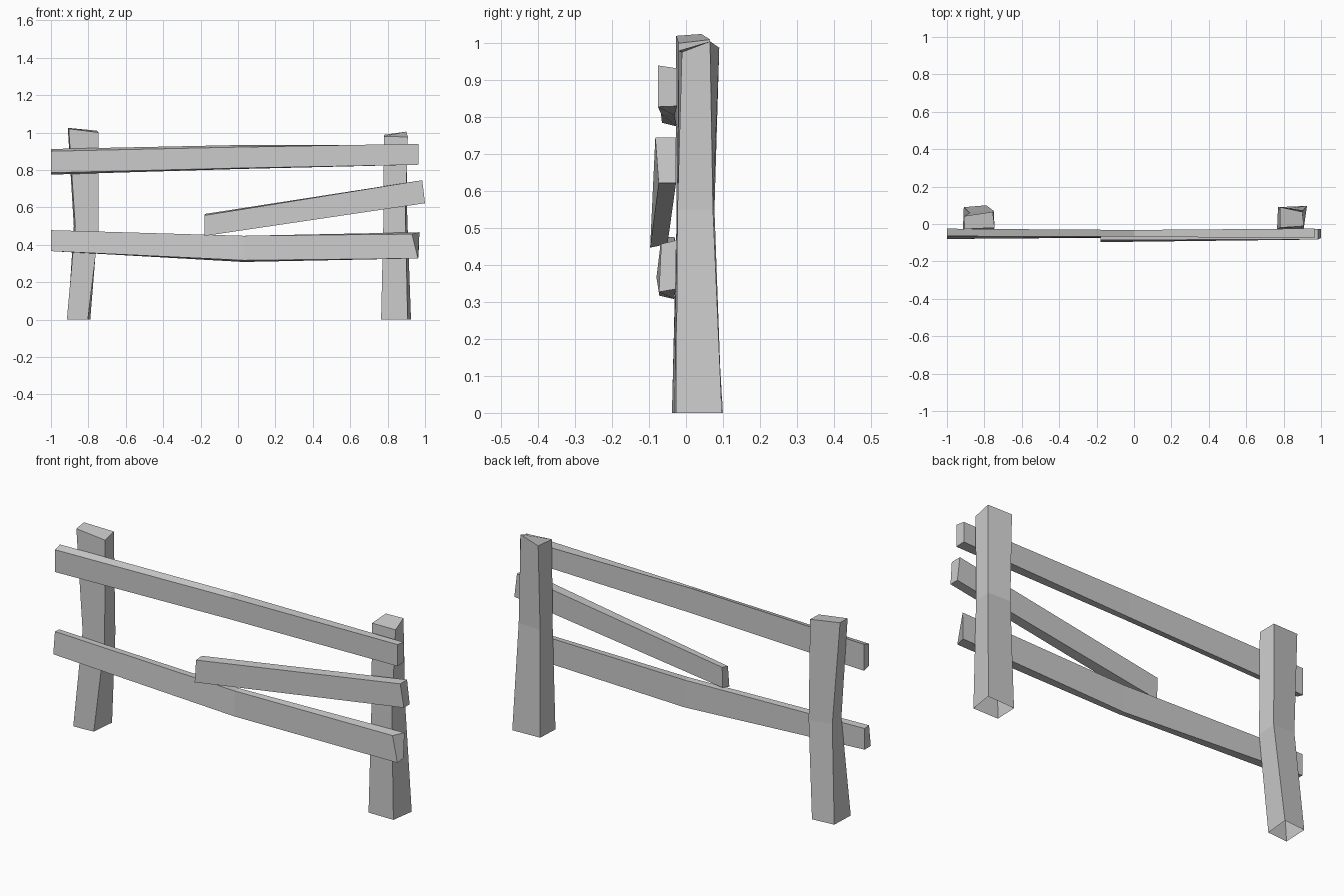
import bpy, bmesh


def loft(name, rings, cap_start=True):
    """Join four-sided rings into a flat-shaded beam."""
    bm = bmesh.new()
    loops = [[bm.verts.new(p) for p in ring] for ring in rings]
    for a, b in zip(loops, loops[1:]):
        for i in range(4):
            j = (i + 1) % 4
            bm.faces.new((a[i], a[j], b[j], b[i]))
    if cap_start:
        bm.faces.new(loops[0][::-1])
    bm.faces.new(loops[-1])
    bmesh.ops.recalc_face_normals(bm, faces=bm.faces[:])
    mesh = bpy.data.meshes.new(name)
    bm.to_mesh(mesh)
    bm.free()
    obj = bpy.data.objects.new(name, mesh)
    bpy.context.collection.objects.link(obj)
    return obj


def rail_ring(x, yf, yb, front, back):
    """Rail section: front bottom, front top, back top, back bottom."""
    return [(x, yf, front[0]), (x, yf, front[1]),
            (x, yb, back[1]), (x, yb, back[0])]


# Bent left post, open underneath
loft("left_post", [
    [(-.915, -.038, 0), (-.803, -.03, 0), (-.79, .10, 0), (-.91, .09, 0)],
    [(-.87, -.026, .5), (-.745, -.025, .48), (-.75, .07, .49), (-.878, .06, .5)],
    [(-.905, -.027, 1.02), (-.745, -.02, 1.0), (-.755, .065, 1.01), (-.91, .042, 1.025)],
], cap_start=False)

# Tapered right post, open underneath
loft("right_post", [
    [(.765, -.027, 0), (.907, -.027, 0), (.925, .097, 0), (.77, .09, 0)],
    [(.778, -.022, .55), (.895, -.023, .55), (.905, .073, .55), (.78, .077, .55)],
    [(.78, -.02, .98), (.908, -.011, .976), (.90, .065, 1.005), (.782, .09, .988)],
], cap_start=False)

# Top rail
loft("top_rail", [
    rail_ring(-1, -.065, -.025, (.785, .90), (.775, .912)),
    rail_ring(0, -.068, -.032, (.81, .922), (.805, .933)),
    rail_ring(.965, -.076, -.024, (.828, .94), (.83, .932)),
])

# Sagging bottom rail with a chipped right end
loft("bottom_rail", [
    [(-1, -.08, .366), (-1, -.066, .478), (-1, -.03, .475), (-1, -.03, .366)],
    [(.03, -.072, .317), (.03, -.07, .448), (.03, -.034, .448), (.03, -.032, .308)],
    [(.962, -.073, .327), (.93, -.067, .457), (.97, -.026, .467), (.965, -.028, .335)],
])

# Broken slanted middle rail
loft("broken_rail", [
    [(-.18, -.097, .447), (-.18, -.085, .557), (-.175, -.045, .565), (-.175, -.05, .457)],
    [(1.0, -.074, .622), (.985, -.083, .745), (.985, -.027, .745), (1.0, -.027, .622)],
])
